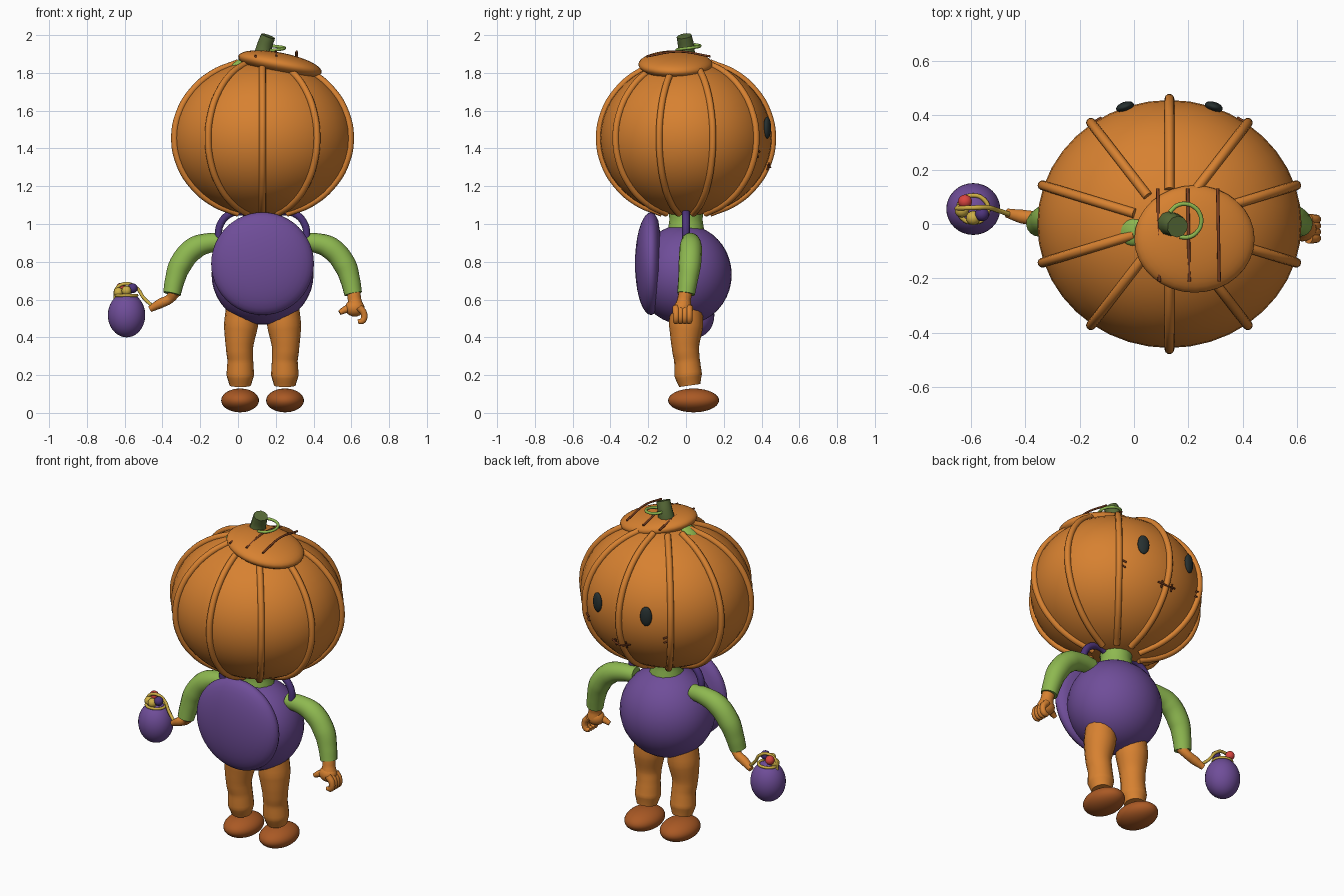
import bpy, bmesh, math
from mathutils import Vector, Matrix, Euler

if "Cube" in bpy.data.objects:
    bpy.data.objects.remove(bpy.data.objects["Cube"])

CX = 0.13          # symmetry plane of the body


def mat(name, rgb):
    m = bpy.data.materials.new(name)
    m.diffuse_color = (*rgb, 1)
    m.use_nodes = True
    m.node_tree.nodes["Principled BSDF"].inputs["Base Color"].default_value = m.diffuse_color
    return m


ORANGE = mat("pumpkin orange", (0.68, 0.22, 0.03))
PURPLE = mat("purple", (0.16, 0.075, 0.32))
VIOLET = mat("dark purple", (0.075, 0.035, 0.20))
GREEN = mat("leaf green", (0.27, 0.48, 0.08))
STEM = mat("stem green", (0.10, 0.15, 0.04))
BROWN = mat("shoe brown", (0.40, 0.10, 0.018))
STITCH = mat("stitch brown", (0.20, 0.05, 0.015))
DARK = mat("eye black", (0.02, 0.03, 0.03))
YELLOW = mat("yellow", (0.62, 0.43, 0.06))
RED = mat("red", (0.70, 0.06, 0.05))


def add(name, mesh, material, angle=50):
    ob = bpy.data.objects.new(name, mesh)
    bpy.context.collection.objects.link(ob)
    mesh.materials.clear()
    mesh.materials.append(material)
    bpy.ops.object.select_all(action='DESELECT')
    ob.select_set(True)
    bpy.context.view_layer.objects.active = ob
    bpy.ops.object.shade_smooth_by_angle(angle=math.radians(angle))
    return ob


def ball(name, loc, radii, material, rot=(0, 0, 0), seg=32, rings=20):
    bm = bmesh.new()
    m = Matrix.LocRotScale(Vector(loc), Euler(rot), Vector(radii))
    bmesh.ops.create_uvsphere(bm, u_segments=seg, v_segments=rings, radius=1, matrix=m)
    me = bpy.data.meshes.new(name)
    bm.to_mesh(me)
    bm.free()
    return add(name, me, material)


def tube(name, pts, radii, material, closed=False, sides=3, res=6):
    """Round tube through points; radii is a number or one value per point."""
    if not isinstance(radii, (list, tuple)):
        radii = [radii] * len(pts)
    cu = bpy.data.curves.new(name, 'CURVE')
    cu.dimensions = '3D'
    cu.bevel_depth = 1
    cu.bevel_resolution = sides
    cu.resolution_u = res
    cu.use_fill_caps = True
    sp = cu.splines.new('BEZIER')
    sp.bezier_points.add(len(pts) - 1)
    sp.use_cyclic_u = closed
    for b, p, r in zip(sp.bezier_points, pts, radii):
        b.co, b.radius = p, r
        b.handle_left_type = b.handle_right_type = 'AUTO'
    tmp = bpy.data.objects.new(name + "_path", cu)
    bpy.context.collection.objects.link(tmp)
    bpy.context.view_layer.update()
    dg = bpy.context.evaluated_depsgraph_get()
    me = bpy.data.meshes.new_from_object(tmp.evaluated_get(dg))
    bpy.data.objects.remove(tmp)
    return add(name, me, material)


def lathe_y(name, profile, cx, cz, material, seg=48):
    """Revolve (radius, y) points about a horizontal axis along y."""
    bm = bmesh.new()
    vs = [bm.verts.new((cx + r, y, cz)) for r, y in profile]
    es = [bm.edges.new(p) for p in zip(vs, vs[1:])]
    bmesh.ops.spin(bm, geom=vs + es, cent=(cx, 0, cz), axis=(0, 1, 0),
                   angle=2 * math.pi, steps=seg)
    bmesh.ops.remove_doubles(bm, verts=bm.verts, dist=1e-4)
    bmesh.ops.recalc_face_normals(bm, faces=bm.faces)
    me = bpy.data.meshes.new(name)
    bm.to_mesh(me)
    bm.free()
    return add(name, me, material, 40)


# Pumpkin head with ten ribs
HC, HR = Vector((CX, 0, 1.455)), (0.485, 0.455, 0.412)


def on_head(x, z, lift=0.0):
    """Point on the face side of the head."""
    k = 1 - ((x - HC.x) / HR[0]) ** 2 - ((z - HC.z) / HR[2]) ** 2
    return Vector((x, HR[1] * math.sqrt(k) + lift, z))


ball("head", HC, HR, ORANGE, seg=40, rings=24)
for i in range(10):
    a = math.radians(18 + 36 * i)
    pts = []
    for j in range(9):
        p = math.radians(16 + 148 * j / 8)
        s = 1.01
        pts.append(HC + s * Vector((HR[0] * math.sin(p) * math.cos(a),
                                    HR[1] * math.sin(p) * math.sin(a),
                                    HR[2] * math.cos(p))))
    tube(f"head_rib_{i}", pts, 0.018, ORANGE)

# Lid, stem, curl, leaf and lid stitches
ball("lid", (0.222, -0.055, 1.845), (0.225, 0.197, 0.062), ORANGE, (0, math.radians(11), 0))
tube("stem", [(0.125, 0, 1.87), (0.14, 0, 1.94), (0.16, -0.01, 1.995)],
     [0.05, 0.043, 0.04], STEM)
curl = []
for i in range(9):
    a = math.radians(150 - 32 * i)
    curl.append((0.185 + 0.062 * math.cos(a), 0.012 + 0.062 * math.sin(a), 1.95 - 0.004 * i))
tube("vine_curl", curl, 0.008, GREEN)
ball("leaf", (-0.005, -0.03, 1.845), (0.058, 0.05, 0.02), GREEN, (0, math.radians(-28), 0), 16, 10)
for i, x in enumerate((0.09, 0.20, 0.31)):
    tube(f"lid_stitch_{i}", [(x - 0.003, 0.13, 1.887), (x, -0.04, 1.913), (x + 0.003, -0.21, 1.887)],
         0.006, STITCH)

# Face: eyes, stitched mouth, cheek marks
for s in (-1, 1):
    side = "left" if s < 0 else "right"
    ball(f"{side}_eye", on_head(CX + s * 0.163, 1.51, 0.006), (0.034, 0.018, 0.058), DARK,
         (0, 0, math.radians(-s * 18)), 20, 14)
    for k in range(2):
        z = 1.395 - 0.028 * k
        a, b = CX + s * 0.25, CX + s * 0.295
        tube(f"{side}_cheek_mark_{k}", [on_head(a, z - 0.012, 0.008), on_head(b, z + 0.012, 0.008)],
             0.005, STITCH)
tube("mouth", [on_head(CX - 0.06, 1.312, 0.01), on_head(CX, 1.30, 0.025),
               on_head(CX + 0.06, 1.312, 0.01)], 0.005, STITCH)
for k in (-1, 1):
    x = CX + 0.035 * k
    tube(f"mouth_stitch_{k + 1}", [on_head(x, 1.325, 0.012), on_head(x, 1.285, 0.016)], 0.005, STITCH)

# Neck, round body and disc-shaped pack
tube("neck", [(CX, 0, 0.94), (CX, 0, 1.02), (CX, 0, 1.10)], [0.1, 0.088, 0.092], GREEN, sides=6)
ball("body", (CX, -0.01, 0.732), (0.27, 0.252, 0.265), PURPLE)
pack = [(0.272 * math.sin(math.radians(t)), -0.185 - 0.085 * math.cos(math.radians(t)))
        for t in range(0, 91, 10)]
pack += [(0.264, -0.166), (0.23, -0.147), (0.12, -0.13), (0, -0.125)]
lathe_y("pack", pack, CX, 0.79, PURPLE)

# Limbs mirrored about the body plane
for s in (-1, 1):
    side = "left" if s < 0 else "right"
    ring = [(CX + s * (0.125 + 0.108 * math.cos(math.pi * i / 6)), 0,
             0.95 + 0.115 * math.sin(math.pi * i / 6)) for i in range(12)]
    tube(f"{side}_strap", ring, 0.02, VIOLET, closed=True)
    tube(f"{side}_sleeve",
         [(CX + s * 0.19, 0.02, 0.905), (CX + s * 0.28, 0.025, 0.90), (CX + s * 0.36, 0.025, 0.872),
          (CX + s * 0.435, 0.02, 0.785), (CX + s * 0.465, 0.01, 0.70), (CX + s * 0.48, 0, 0.63)],
         [0.045, 0.052, 0.06, 0.06, 0.052, 0.047], GREEN, sides=6)
    tube(f"{side}_leg",
         [(CX + s * 0.10, 0, 0.62), (CX + s * 0.115, 0, 0.46), (CX + s * 0.122, -0.003, 0.345),
          (CX + s * 0.118, 0.005, 0.28), (CX + s * 0.118, 0.012, 0.20), (CX + s * 0.118, 0.02, 0.145)],
         [0.085, 0.09, 0.072, 0.068, 0.073, 0.057], ORANGE, sides=6)
    ball(f"{side}_shoe", (CX + s * 0.119, 0.04, 0.066), (0.1, 0.135, 0.063), BROWN)

# Open right hand
tube("right_wrist", [(0.61, 0, 0.65), (0.617, -0.01, 0.60), (0.622, -0.015, 0.56)],
     [0.036, 0.036, 0.045], ORANGE, sides=5)
ball("right_palm", (0.618, -0.018, 0.555), (0.052, 0.046, 0.045), ORANGE, seg=20, rings=12)
for i in range(4):
    y = -0.052 + 0.023 * i
    tube(f"right_finger_{i}", [(0.64, y, 0.56), (0.667, y, 0.525), (0.66, y, 0.488), (0.635, y, 0.483)],
         [0.02, 0.018, 0.017, 0.012], ORANGE)
tube("right_thumb", [(0.60, -0.02, 0.56), (0.565, -0.03, 0.545), (0.538, -0.035, 0.53)],
     [0.024, 0.019, 0.013], ORANGE)

# Closed left hand reaching to the basket
tube("left_hand", [(-0.335, 0.005, 0.64), (-0.36, 0.02, 0.605), (-0.41, 0.027, 0.58), (-0.465, 0.04, 0.55)],
     [0.032, 0.025, 0.026, 0.017], ORANGE, sides=5)

# Egg-shaped basket with handle and sweets
ball("basket", (-0.59, 0.055, 0.518), (0.099, 0.095, 0.118), PURPLE)
tube("basket_handle", [(-0.65, 0.055, 0.60), (-0.642, 0.058, 0.66), (-0.59, 0.06, 0.684),
                       (-0.535, 0.06, 0.66), (-0.50, 0.05, 0.61), (-0.455, 0.035, 0.567)],
     0.009, YELLOW)
tube("basket_rim", [(-0.59 + 0.055 * math.cos(i * math.pi / 4), 0.055 + 0.05 * math.sin(i * math.pi / 4), 0.622)
                    for i in range(8)], 0.008, YELLOW, closed=True)
for n, x, y, z, m in (("yellow", -0.59, 0.022, 0.647, YELLOW), ("red", -0.62, 0.082, 0.662, RED),
                      ("purple", -0.558, 0.036, 0.66, VIOLET), ("small_yellow", -0.632, 0.05, 0.638, YELLOW)):
    ball(f"{n}_sweet", (x, y, z), (0.026,) * 3, m, seg=16, rings=10)
